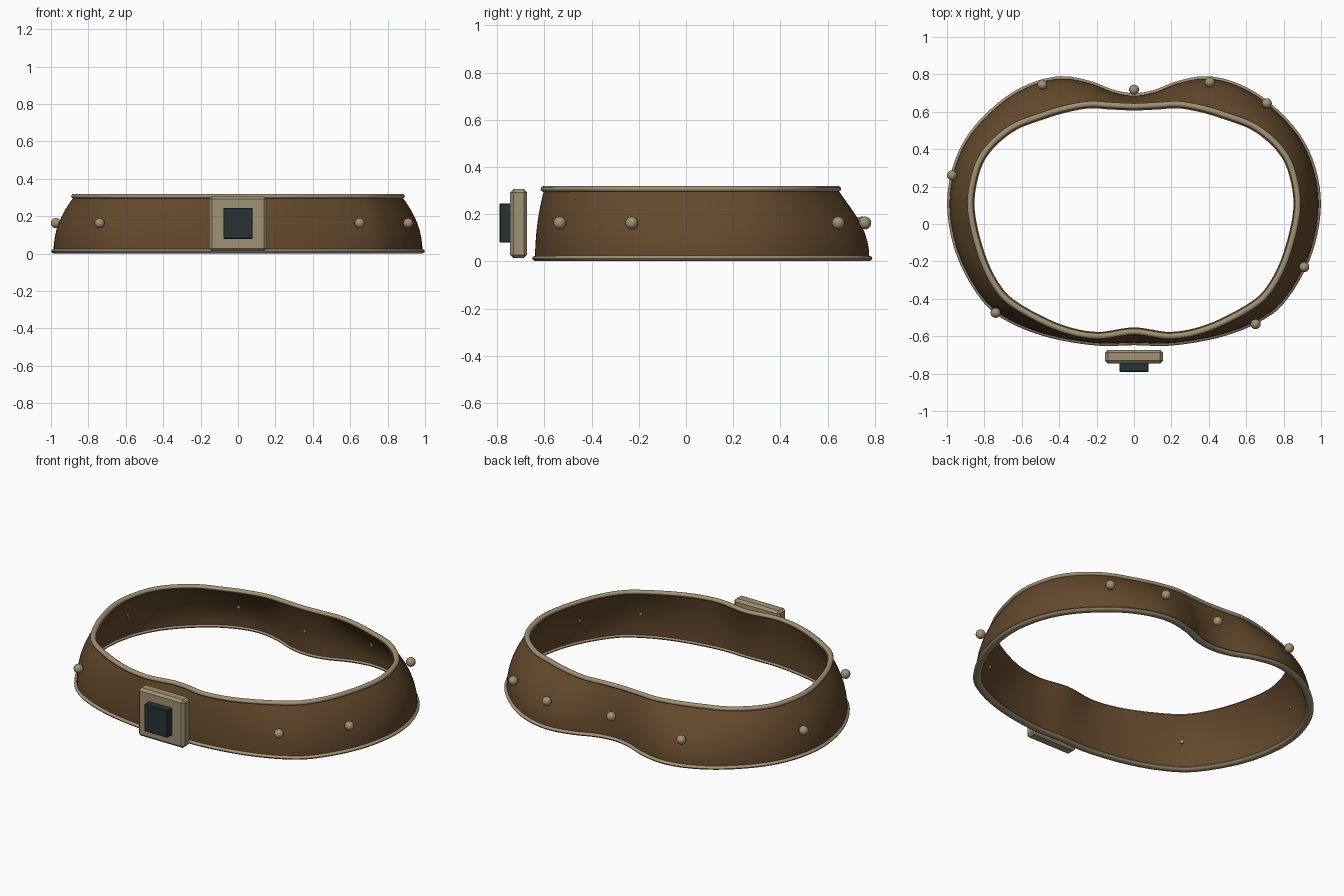
import bpy, bmesh, math
from mathutils import Vector, Matrix

if "Cube" in bpy.data.objects:
    bpy.data.objects.remove(bpy.data.objects["Cube"])


def material(name, rgb):
    m = bpy.data.materials.new(name)
    m.diffuse_color = (*rgb, 1)
    m.use_nodes = True
    m.node_tree.nodes["Principled BSDF"].inputs["Base Color"].default_value = m.diffuse_color
    return m


LEATHER = material("brown leather", (0.127, 0.066, 0.026))
BRASS = material("dull brass", (0.355, 0.285, 0.172))
STONE = material("dark stone", (0.021, 0.034, 0.036))

# Right half of the belt's lower and upper edge, front centre to back centre
LOW = [(0, -.635), (.2, -.637), (.45, -.595), (.66, -.515), (.8, -.405),
       (.93, -.18), (.985, .07), (.96, .29), (.87, .48), (.71, .645),
       (.55, .74), (.39, .777), (.24, .753), (.11, .704), (0, .687)]
TOP = [(0, -.578), (.2, -.602), (.4, -.56), (.62, -.45), (.73, -.35),
       (.82, -.17), (.877, .08), (.85, .28), (.78, .41), (.65, .52),
       (.5, .58), (.37, .62), (.24, .643), (.12, .637), (0, .632)]
Z0, Z1, THICK = 0.015, 0.303, 0.025


def closed_loop(half, steps=6):
    """Mirror the half outline and smooth it with a Catmull-Rom spline."""
    pts = [Vector(p) for p in half]
    pts += [Vector((-x, y)) for x, y in half[-2:0:-1]]
    n, out = len(pts), []
    for i in range(n):
        a, b, c, d = (pts[(i + k) % n] for k in (-1, 0, 1, 2))
        for s in range(steps):
            t = s / steps
            out.append(0.5 * (2 * b + (c - a) * t + (2 * a - 5 * b + 4 * c - d) * t * t
                              + (3 * b - a - 3 * c + d) * t ** 3))
    return out


def normals(loop):
    res = []
    for i in range(len(loop)):
        t = (loop[(i + 1) % len(loop)] - loop[i - 1]).normalized()
        res.append(Vector((t.y, -t.x)))
    return res


def finish(name, bm, mat, smooth=None):
    bmesh.ops.recalc_face_normals(bm, faces=bm.faces[:])
    me = bpy.data.meshes.new(name)
    bm.to_mesh(me)
    bm.free()
    me.materials.append(mat)
    ob = bpy.data.objects.new(name, me)
    bpy.context.collection.objects.link(ob)
    if smooth:
        bpy.ops.object.select_all(action='DESELECT')
        ob.select_set(True)
        bpy.context.view_layer.objects.active = ob
        bpy.ops.object.shade_smooth_by_angle(angle=math.radians(smooth))
    return ob


def torus_loft(name, rings, mat, smooth):
    """Join closed cross-sections around a closed path."""
    bm = bmesh.new()
    vs = [[bm.verts.new(p) for p in r] for r in rings]
    n, m = len(vs), len(vs[0])
    for i in range(n):
        for j in range(m):
            k, l = (i + 1) % n, (j + 1) % m
            bm.faces.new((vs[i][j], vs[k][j], vs[k][l], vs[i][l]))
    return finish(name, bm, mat, smooth)


low, top = closed_loop(LOW), closed_loop(TOP)


def wall(t):
    """Outer outline at height fraction t; upright below, leaning in above."""
    f = t ** 2.05
    return [a.lerp(b, f) for a, b in zip(low, top)]


# Leather band with real thickness
ROWS = 8
levels = []
for r in range(ROWS + 1):
    t = r / ROWS
    w = wall(t)
    levels.append((w, normals(w), Z0 + (Z1 - Z0) * t))
rings = []
for i in range(len(low)):
    outer = [w[i].to_3d() + Vector((0, 0, z)) for w, n, z in levels]
    inner = [(w[i] - n[i] * THICK).to_3d() + Vector((0, 0, z)) for w, n, z in levels]
    rings.append(outer + inner[::-1])
torus_loft("leather_band", rings, LEATHER, 40)


# Rounded brass trim along both edges, from the outward to the inward reach
def trim(name, loop, z, reach_out, reach_in, half_height=0.0128):
    width, shift = (reach_out + reach_in) / 2, (reach_out - reach_in) / 2
    rings = []
    for p, n in zip(loop, normals(loop)):
        ring = []
        for k in range(10):
            a = 2 * math.pi * k / 10
            q = p + n * (shift + width * math.cos(a))
            ring.append(Vector((q.x, q.y, z + half_height * math.sin(a))))
        rings.append(ring)
    torus_loft(name, rings, BRASS, 60)


trim("lower_trim", low, 0.013, .013, .033)
trim("upper_trim", top, 0.307, .014, .018)

# Studs, each with a small pin end showing inside the band
STUDS = [(-.74, -.475), (.65, -.535), (.91, -.23), (-.973, .26),
         (-.49, .745), (0, .718), (.405, .758), (.71, .645)]
STUD_Z = 0.163
mid = wall((STUD_Z - Z0) / (Z1 - Z0))
mid_n = normals(mid)
for i, (x, y) in enumerate(STUDS):
    p = Vector((x, y))
    k = min(range(len(mid)), key=lambda j: (mid[j] - p).length)
    bm = bmesh.new()
    bmesh.ops.create_uvsphere(bm, u_segments=16, v_segments=10, radius=0.027,
                              matrix=Matrix.Translation((x, y, STUD_Z)))
    centre = mid[k] - mid_n[k] * THICK
    bmesh.ops.create_cone(
        bm, cap_ends=True, segments=8, radius1=0.01, radius2=0.01, depth=0.02,
        matrix=Matrix.Translation((centre.x, centre.y, STUD_Z))
        @ mid_n[k].to_3d().to_track_quat('Z', 'Y').to_matrix().to_4x4())
    finish(f"stud_{i + 1}", bm, BRASS, 50)


# Square buckle plate and its stone, standing off the front
def box(name, size, centre, mat, bevel):
    bm = bmesh.new()
    bmesh.ops.create_cube(bm, size=1, matrix=Matrix.Translation(centre)
                          @ Matrix.Diagonal((*size, 1)))
    bmesh.ops.bevel(bm, geom=bm.edges[:], offset=bevel, segments=1,
                    affect='EDGES', profile=0.5)
    finish(name, bm, mat)


box("buckle_plate", (.308, .072, .292), (0, -.709, .16), BRASS, .014)
box("buckle_stone", (.156, .06, .165), (0, -.76, .162), STONE, .003)
